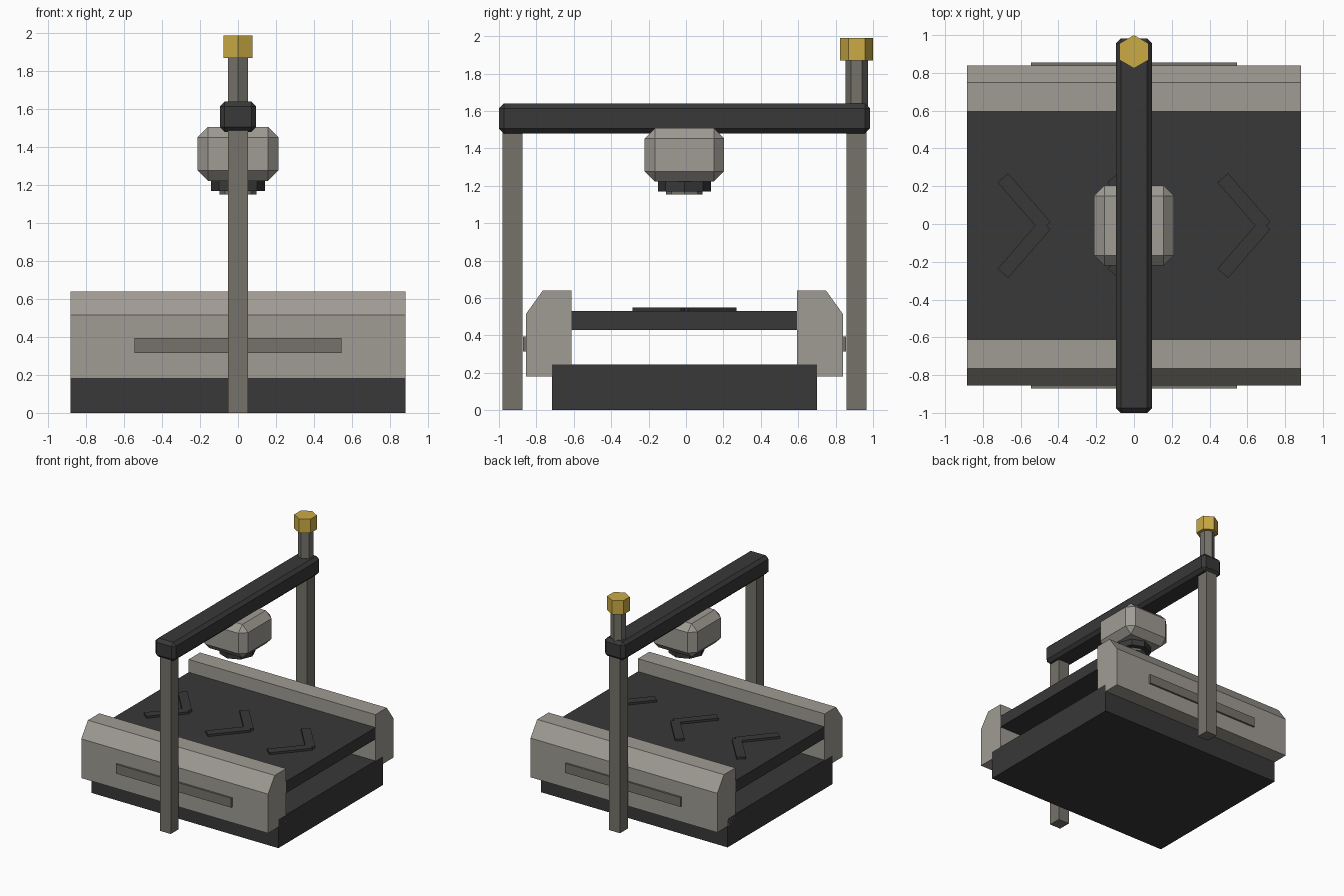
import bpy, bmesh, math
from mathutils import Matrix

if "Cube" in bpy.data.objects:
    bpy.data.objects.remove(bpy.data.objects["Cube"], do_unlink=True)

MID = -0.0085  # y of the symmetry plane between the two rails


def material(name, r, g, b):
    m = bpy.data.materials.new(name)
    m.use_nodes = True
    m.diffuse_color = (r, g, b, 1)
    m.node_tree.nodes["Principled BSDF"].inputs["Base Color"].default_value = (r, g, b, 1)
    return m


warm_grey = material("warm grey", 0.35, 0.33, 0.296)
steel_grey = material("steel grey", 0.18, 0.17, 0.145)
charcoal = material("charcoal", 0.04, 0.04, 0.04)
amber = material("amber", 0.6, 0.41, 0.06)


def finish(bm, name, mat, bevel=0):
    if bevel:
        bmesh.ops.bevel(bm, geom=bm.edges[:], offset=bevel, segments=1, affect='EDGES')
    bmesh.ops.recalc_face_normals(bm, faces=bm.faces[:])
    mesh = bpy.data.meshes.new(name)
    bm.to_mesh(mesh)
    bm.free()
    mesh.materials.append(mat)
    obj = bpy.data.objects.new(name, mesh)
    bpy.context.collection.objects.link(obj)
    return obj


def box(name, mat, centre, size, bevel=0, turn=0):
    bm = bmesh.new()
    place = Matrix.Translation(centre) @ Matrix.Rotation(turn, 4, 'Z') @ Matrix.Diagonal((*size, 1))
    bmesh.ops.create_cube(bm, size=1, matrix=place)
    return finish(bm, name, mat, bevel)


def prism(name, mat, sides, radius, y, z0, z1, turn=0):
    bm = bmesh.new()
    place = Matrix.Translation((0, y, (z0 + z1) / 2)) @ Matrix.Rotation(turn, 4, 'Z')
    bmesh.ops.create_cone(bm, cap_ends=True, segments=sides, radius1=radius,
                          radius2=radius, depth=z1 - z0, matrix=place)
    return finish(bm, name, mat)


def rail(name, side):
    # Side profile as (distance from the middle, height), swept along x
    profile = [(0.603, 0.18), (0.847, 0.18), (0.847, 0.515), (0.757, 0.64), (0.603, 0.64)]
    bm = bmesh.new()
    face = bm.faces.new([bm.verts.new((-0.883, MID + side * d, z)) for d, z in profile])
    swept = bmesh.ops.extrude_face_region(bm, geom=[face])
    bmesh.ops.translate(bm, vec=(1.766, 0, 0),
                        verts=[v for v in swept["geom"] if isinstance(v, bmesh.types.BMVert)])
    return finish(bm, name, warm_grey)


# Base and belt
box("base", charcoal, (0, MID, 0.1225), (1.766, 1.416, 0.245))
box("belt", charcoal, (0, MID, 0.48), (1.766, 1.206, 0.1))

# Rails, their trim strips and the posts, front and back
for label, side in (("front", -1), ("back", 1)):
    rail(label + "_rail", side)
    box(label + "_trim_strip", steel_grey, (0, MID + side * 0.85, 0.355), (1.09, 0.026, 0.08))
    box(label + "_post", steel_grey, (0, MID + side * 0.92, 0.745), (0.104, 0.107, 1.49))

# Direction arrows, each made from two raised bars
for label, x in (("right", -0.582), ("middle", 0), ("left", 0.582)):
    for part, side in (("front", -1), ("back", 1)):
        box(f"{label}_arrow_{part}_bar", charcoal, (x, MID + side * 0.124, 0.538),
            (0.342, 0.074, 0.02), turn=math.radians(-49 * side))

# Overhead beam
box("beam", charcoal, (0, MID, 1.56), (0.192, 1.983, 0.16), bevel=0.026)

# Hanging scanner head
box("scanner_body", warm_grey, (0, MID, 1.365), (0.425, 0.425, 0.285), bevel=0.055)
prism("scanner_collar", charcoal, 8, 0.142, MID, 1.17, 1.235)
prism("scanner_lens", steel_grey, 8, 0.098, MID, 1.152, 1.19)

# Signal lamp on the back post
prism("lamp_stem", steel_grey, 6, 0.06, 0.912, 1.6, 1.88)
prism("lamp", amber, 6, 0.088, 0.912, 1.87, 1.99)
